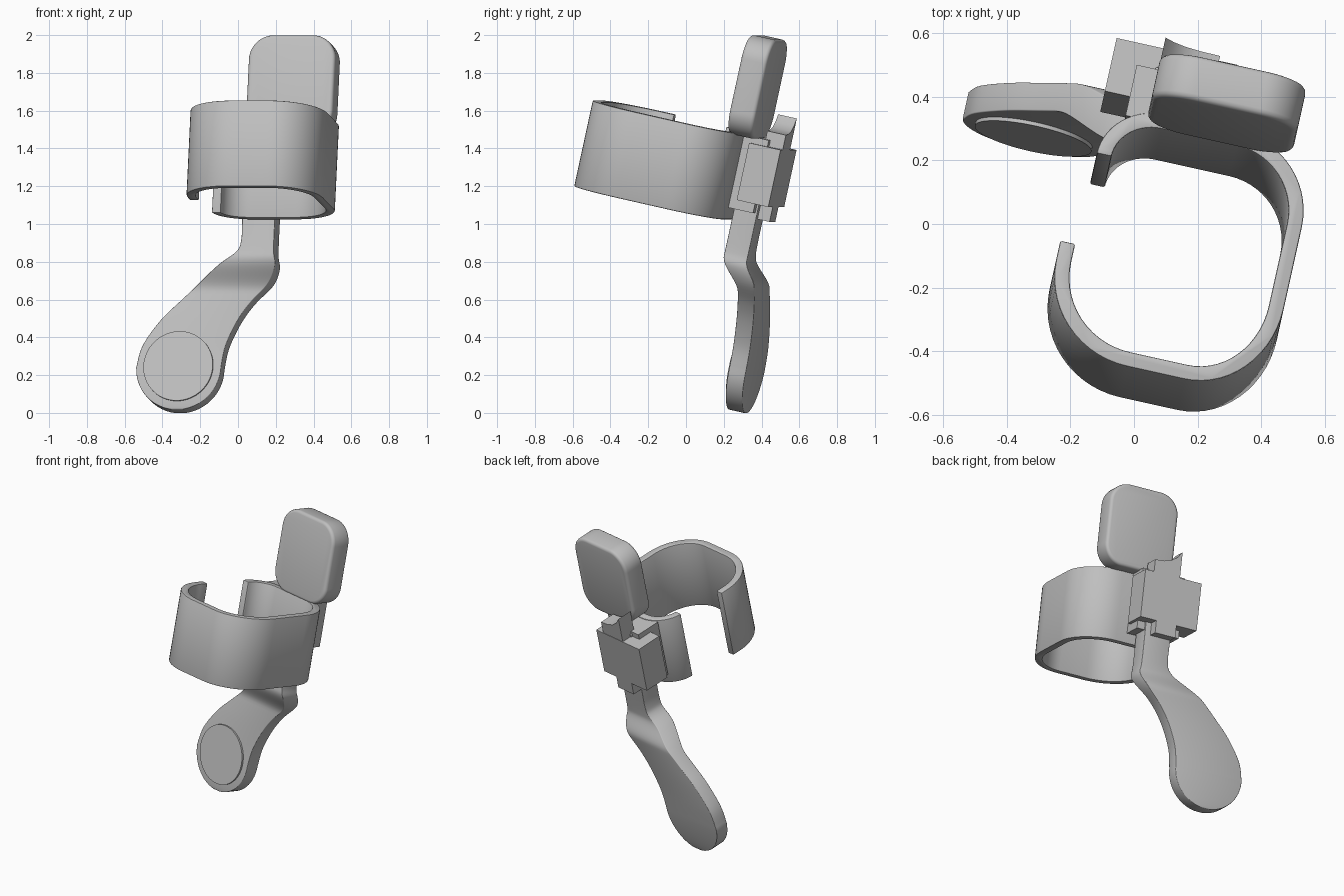
import bpy
import bmesh
from math import radians, sin, cos, pi
from mathutils import Matrix

if "Cube" in bpy.data.objects:
    bpy.data.objects.remove(bpy.data.objects["Cube"])

# One plain grey for every part
grey = bpy.data.materials.new("plain_grey")
grey.use_nodes = True
grey.diffuse_color = (0.52, 0.52, 0.52, 1)
grey.node_tree.nodes["Principled BSDF"].inputs["Base Color"].default_value = grey.diffuse_color

# The whole device is yawed and leans back
TILT = Matrix.Rotation(radians(-12.5), 4, "Z") @ Matrix.Rotation(radians(-12.5), 4, "X")


def finish(name, bm, bevel=0.0, segments=3):
    bmesh.ops.recalc_face_normals(bm, faces=bm.faces)
    mesh = bpy.data.meshes.new(name)
    bm.to_mesh(mesh)
    bm.free()
    ob = bpy.data.objects.new(name, mesh)
    bpy.context.collection.objects.link(ob)
    mesh.materials.append(grey)
    ob.matrix_world = TILT
    bpy.ops.object.select_all(action="DESELECT")
    ob.select_set(True)
    bpy.context.view_layer.objects.active = ob
    if bevel:
        mod = ob.modifiers.new("soft_edges", "BEVEL")
        mod.width, mod.segments = bevel, segments
        mod.limit_method, mod.angle_limit = "ANGLE", radians(50)
        bpy.ops.object.modifier_apply(modifier=mod.name)
    bpy.ops.object.shade_smooth_by_angle(angle=radians(35))
    return ob


def prism(name, outline, low, high, along="y", **kw):
    """Extrude a 2D outline along local y (outline in x, z) or z (in x, y)."""
    place = (lambda p, d: (p[0], d, p[1])) if along == "y" else (lambda p, d: (p[0], p[1], d))
    bm = bmesh.new()
    a, b = ([bm.verts.new(place(p, d)) for p in outline] for d in (low, high))
    bm.faces.new(a)
    bm.faces.new(b)
    for i in range(len(a)):
        j = (i + 1) % len(a)
        bm.faces.new((a[i], a[j], b[j], b[i]))
    return finish(name, bm, **kw)


def box(name, x, y, z, **kw):
    return prism(name, [(x[0], z[0]), (x[1], z[0]), (x[1], z[1]), (x[0], z[1])], *y, **kw)


def arc(cx, cy, rx, ry, start, end, n=14):
    angles = [radians(start + (end - start) * i / n) for i in range(n + 1)]
    return [(cx + rx * cos(t), cy + ry * sin(t)) for t in angles]


# Open wrist band
def band_edge(t):
    return ([(-0.215 + t, -0.44)]
            + arc(0.075, -0.5, 0.29 - t, 0.29 - t, 180, 270)
            + arc(0.26, -0.5, 0.258 - t, 0.29 - t, 270, 360)
            + arc(0.26, -0.23, 0.258 - t, 0.26 - t, 0, 90)
            + arc(0.02, -0.14, 0.183 - t, 0.17 - t, 90, 180))


prism("wrist_band", band_edge(0) + band_edge(0.048)[::-1], 1.055, 1.52, "z",
      bevel=0.006, segments=2)

# Upper pad with rounded corners
x0, x1, z0, z1, r = -0.032, 0.438, 1.51, 2.047, 0.13
pad = (arc(x1 - r, z0 + r, r, r, -90, 0) + arc(x1 - r, z1 - r, r, r, 0, 90)
       + arc(x0 + r, z1 - r, r, r, 90, 180) + arc(x0 + r, z0 + r, r, r, 180, 270))
prism("upper_pad", pad, -0.022, 0.122, bevel=0.02)

# Clamp block, bracket and clip pieces
box("clamp_block", (-0.18, 0.21), (0.07, 0.245), (1.17, 1.48))
box("bracket", (-0.1, 0.19), (0.0, 0.167), (1.12, 1.515))
box("lower_clip", (-0.04, 0.1), (0.14, 0.245), (1.09, 1.18))
clip = [(-0.03, 1.47), (-0.03, 1.65), (0.0, 1.61), (0.04, 1.58), (0.09, 1.565),
        (0.15, 1.56), (0.15, 1.47)]
prism("upper_clip", clip, 0.14, 0.243)


# Handle: stem with a step that flows into a round paddle
def ease(z, top, bottom, above, below):
    t = min(1, max(0, (top - z) / (top - bottom)))
    return above + (below - above) * t * t * (3 - 2 * t)


def spline(p, q, s, e, t):
    return 0.5 * (2 * q + (s - p) * t + (2 * p - 5 * q + 4 * s - e) * t * t
                  + (3 * q - p - 3 * s + e) * t ** 3)


CX, CZ, R = -0.368, 0.28, 0.23
keys = [(CZ, CX - R, CX + R), (0.4, -0.568, -0.118), (0.535, -0.478, -0.06),
        (0.64, -0.375, 0.011), (0.74, -0.268, 0.105), (0.82, -0.16, 0.146),
        (0.884, -0.066, 0.14), (0.95, -0.04, 0.138), (1.1, -0.04, 0.138),
        (1.5, -0.04, 0.138)]
rows = []
for i in range(1, 14):
    t = pi / 2 * i / 14
    rows.append((CZ - R * cos(t), CX - R * sin(t), CX + R * sin(t)))
for i in range(len(keys) - 1):
    four = [keys[max(0, i - 1)], keys[i], keys[i + 1], keys[min(len(keys) - 1, i + 2)]]
    for s in range(6):
        rows.append(tuple(spline(*column, s / 6) for column in zip(*four)))
rows.append(keys[-1])

bm = bmesh.new()
loops = []
for z, left, right in rows:
    front = ease(z, 0.87, 0.69, 0.05, 0.147)
    back = ease(z, 0.87, 0.73, 0.178, 0.24)
    loops.append([bm.verts.new(p) for p in ((left, front, z), (right, front, z),
                                            (right, back, z), (left, back, z))])
for low, high in zip(loops, loops[1:]):
    for i in range(4):
        j = (i + 1) % 4
        bm.faces.new((low[i], low[j], high[j], high[i]))
bm.faces.new(loops[0])
bm.faces.new(loops[-1])
finish("handle", bm, bevel=0.015)

# Raised round button on the paddle
prism("paddle_disc", arc(CX, CZ + 0.005, 0.188, 0.188, 0, 354.375, 63), 0.135, 0.16)
